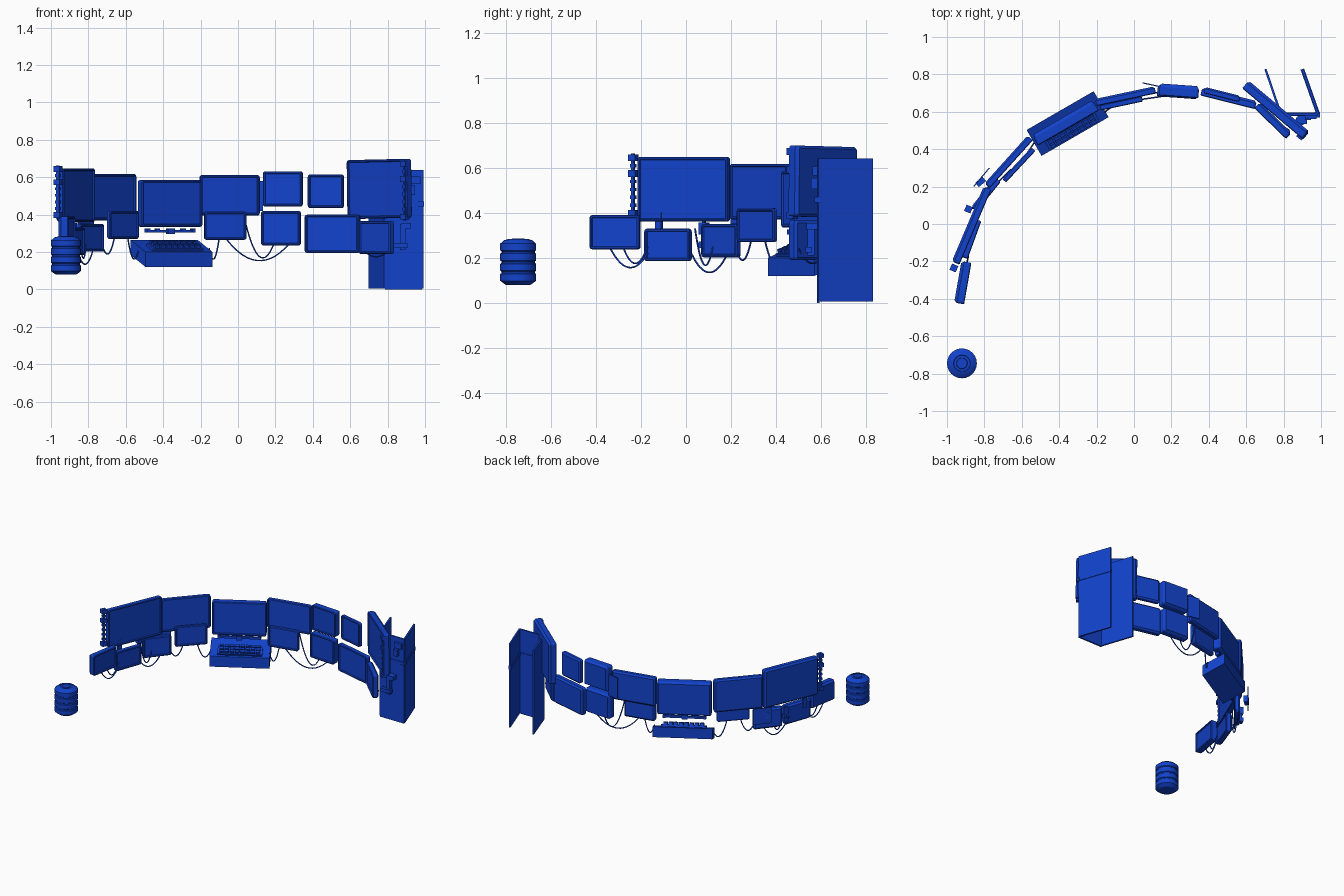
import bpy, bmesh, math
from mathutils import Vector, Matrix

if "Cube" in bpy.data.objects:
    bpy.data.objects.remove(bpy.data.objects["Cube"])

blue = bpy.data.materials.new("blue_paint")
blue.diffuse_color = (0.006, 0.055, 0.6, 1)
blue.use_nodes = True
blue.node_tree.nodes["Principled BSDF"].inputs["Base Color"].default_value = blue.diffuse_color


def finish(bm, name, loc=(0, 0, 0), ang=0, roll=0):
    bmesh.ops.recalc_face_normals(bm, faces=bm.faces[:])
    me = bpy.data.meshes.new(name)
    bm.to_mesh(me)
    bm.free()
    ob = bpy.data.objects.new(name, me)
    bpy.context.collection.objects.link(ob)
    ob.matrix_world = (Matrix.Translation(loc) @ Matrix.Rotation(math.radians(ang), 4, 'Z')
                       @ Matrix.Rotation(math.radians(roll), 4, 'Y'))
    me.materials.append(blue)
    return ob


def add_box(bm, c, s, tilt=0):
    m = (Matrix.Translation(c) @ Matrix.Rotation(tilt, 4, 'X')
         @ Matrix.Diagonal((s[0], s[1], s[2], 1)))
    return bmesh.ops.create_cube(bm, size=1, matrix=m)["verts"]


def screen(name, x, y, z0, z1, w, ang, t=0.045, roll=0):
    # rounded casing, recessed glass in front, tapered back
    h = z1 - z0
    bm = bmesh.new()
    add_box(bm, (0, 0, 0), (w, t * 0.7, h))
    edges = [e for e in bm.edges if abs(e.verts[0].co.y - e.verts[1].co.y) > 1e-4]
    bmesh.ops.bevel(bm, geom=edges, offset=0.014, segments=3, profile=0.5, affect='EDGES')
    bm.normal_update()
    front = min(bm.faces, key=lambda f: f.calc_center_median().y)
    back = max(bm.faces, key=lambda f: f.calc_center_median().y)
    bmesh.ops.inset_region(bm, faces=[front], thickness=0.005, depth=0.004)
    bmesh.ops.inset_region(bm, faces=[front], thickness=0.006, depth=0)
    bmesh.ops.inset_region(bm, faces=[front], thickness=0.003, depth=-0.008)
    bmesh.ops.inset_region(bm, faces=[back], thickness=0.012, depth=t * 0.3)
    return finish(bm, name, (x, y, (z0 + z1) / 2), ang, roll)


# upper row of screens, left to right
upper = [(-0.865, -0.01, 0.36, 0.648, 0.435, 67, 0.04, 0),
         (-0.668, 0.33, 0.37, 0.617, 0.345, 48, 0.034, 0),
         (-0.363, 0.535, 0.335, 0.585, 0.375, 30, 0.06, 0),
         (-0.045, 0.68, 0.395, 0.612, 0.325, 12, 0.035, 0),
         (0.24, 0.705, 0.443, 0.632, 0.212, -4, 0.06, 0),
         (0.47, 0.69, 0.435, 0.615, 0.195, -14, 0.03, 0),
         (0.755, 0.605, 0.38, 0.695, 0.42, -40, 0.05, -1)]
for i, s in enumerate(upper):
    screen(f"upper_screen_{i + 1}", *s)

# lower row of smaller screens
lower = [(-0.91, -0.315, 0.237, 0.39, 0.225, 80, 0.05, 0),
         (-0.87, -0.08, 0.185, 0.33, 0.215, 70, 0.04, 0),
         (-0.79, 0.155, 0.202, 0.35, 0.205, 51, 0.035, 0),
         (-0.615, 0.315, 0.27, 0.42, 0.23, 47, 0.025, 0),
         (-0.068, 0.645, 0.265, 0.417, 0.23, 12, 0.03, 0),
         (0.23, 0.70, 0.235, 0.42, 0.212, -4, 0.06, 0),
         (0.505, 0.668, 0.195, 0.40, 0.30, -14, 0.04, 0),
         (0.74, 0.55, 0.19, 0.367, 0.235, -44, 0.04, 0)]
for i, s in enumerate(lower):
    screen(f"lower_screen_{i + 1}", *s)

# sloped keyboard console
bm = bmesh.new()
prof = [(-0.08, 0.12), (-0.08, 0.2), (0.08, 0.265), (0.08, 0.185)]
f = bm.faces.new([bm.verts.new((-0.207, a, b)) for a, b in prof])
ext = bmesh.ops.extrude_face_region(bm, geom=[f])
bmesh.ops.translate(bm, vec=(0.414, 0, 0),
                    verts=[v for v in ext["geom"] if isinstance(v, bmesh.types.BMVert)])
CON = (-0.355, 0.537, 0)
finish(bm, "console_body", CON, 30)

# keys on the console slope
slope = math.atan2(0.065, 0.16)
bm = bmesh.new()
add_box(bm, (0, -0.035, 0.222), (0.31, 0.075, 0.02), slope)
for r in range(3):
    for c in range(8):
        y = -0.06 + r * 0.024
        add_box(bm, (-0.126 + c * 0.036, y, 0.222 + (y + 0.035) * 0.406 + 0.016),
                (0.028, 0.018, 0.026), slope)
finish(bm, "console_keys", CON, 30)

# control bar hanging below the middle screen
bm = bmesh.new()
add_box(bm, (0, 0, 0.312), (0.30, 0.02, 0.014))
add_box(bm, (0, -0.005, 0.312), (0.04, 0.03, 0.03))
for x in (-0.14, -0.08, 0.08, 0.14):
    add_box(bm, (x, 0, 0.315), (0.02, 0.026, 0.022))
finish(bm, "control_bar", (-0.363, 0.535, 0), 30)


def knob_strip(name, x, y, z0, z1, ang):
    bm = bmesh.new()
    h = z1 - z0
    add_box(bm, (0, 0, h / 2), (0.012, 0.016, h))
    for i in range(8):
        big = i in (0, 5, 7)
        s = 0.036 if big else 0.022
        add_box(bm, (0, 0, 0.018 + i * (h - 0.036) / 7), (s, s, 0.03 if big else 0.015))
    finish(bm, name, (x, y, z0), ang)


# knob strips on the outer screen edges
knob_strip("left_knob_strip", -0.963, -0.235, 0.38, 0.662, 67)
knob_strip("right_knob_strip", 0.892, 0.472, 0.37, 0.69, -40)
knob_strip("left_rear_strip", -0.885, 0.08, 0.24, 0.36, 67)

# thin brackets behind the screens
for name, c, s, a in [("rear_plate_left", (-0.815, 0.25, 0.33), (0.13, 0.006, 0.12), 50),
                      ("rear_mount_left", (-0.82, 0.225, 0.33), (0.05, 0.03, 0.05), 40),
                      ("rear_plate_middle", (0.09, 0.745, 0.50), (0.09, 0.006, 0.16), -12),
                      ("left_post", (-0.91, -0.12, 0.34), (0.03, 0.02, 0.12), 67)]:
    bm = bmesh.new()
    add_box(bm, (0, 0, 0), s)
    finish(bm, name, c, a)

# barrel with bulging bands
bm = bmesh.new()
pts = [(0, 0.08), (0.055, 0.08), (0.067, 0.088)]
for i in range(4):
    z = 0.094 + i * 0.045
    pts += [(0.074, z), (0.08, z + 0.004), (0.08, z + 0.034), (0.074, z + 0.038)]
pts += [(0.062, 0.278), (0.045, 0.283), (0.043, 0.279), (0.03, 0.279), (0.028, 0.285), (0, 0.285)]
vs = [bm.verts.new((r, 0, z)) for r, z in pts]
es = [bm.edges.new(p) for p in zip(vs, vs[1:])]
bmesh.ops.spin(bm, geom=vs + es, cent=(0, 0, 0), axis=(0, 0, 1),
               angle=math.tau, steps=24, use_merge=True)
bmesh.ops.remove_doubles(bm, verts=bm.verts[:], dist=1e-4)
barrel = finish(bm, "barrel", (-0.92, -0.745, 0))
bpy.context.view_layer.objects.active = barrel
barrel.select_set(True)
bpy.ops.object.shade_smooth_by_angle(angle=math.radians(30))

# open-backed locker: front and two slanted sides
T = 0.012
outline = [(0.703, 0.828), (0.785, 0.587), (0.985, 0.587), (0.90, 0.828)]


def panel(name, a, b, z0, z1, t=T):
    a, b = Vector(a), Vector(b)
    d = b - a
    bm = bmesh.new()
    add_box(bm, (0, 0, 0), (d.length, t, z1 - z0))
    m = (a + b) / 2
    return finish(bm, name, (m.x, m.y, (z0 + z1) / 2), math.degrees(math.atan2(d.y, d.x)))


for n, a, b in zip(("left", "front", "right"), outline, outline[1:]):
    panel(f"locker_{n}", a, b, 0.005 if n != "front" else 0, 0.64)
panel("locker_side_band", outline[2], outline[3], 0.445, 0.47, 0.02)
panel("locker_front_band", outline[1], outline[2], 0.445, 0.465, 0.02)

# fittings on the locker front
bm = bmesh.new()
for c, s in [((0.945, 0.575, 0.585), (0.06, 0.025, 0.04)),
             ((0.93, 0.57, 0.53), (0.03, 0.03, 0.05)),
             ((0.98, 0.585, 0.457), (0.03, 0.03, 0.025)),
             ((0.90, 0.56, 0.34), (0.05, 0.05, 0.03)),
             ((0.88, 0.555, 0.28), (0.03, 0.03, 0.14)),
             ((0.865, 0.545, 0.235), (0.08, 0.03, 0.025))]:
    add_box(bm, c, s)
finish(bm, "locker_fittings")


def cable(name, a, b, low):
    cu = bpy.data.curves.new(name, 'CURVE')
    cu.dimensions = '3D'
    cu.bevel_depth = 0.004
    cu.bevel_resolution = 1
    sp = cu.splines.new('POLY')
    sp.points.add(14)
    a, b = Vector(a), Vector(b)
    sag = (a.z + b.z) / 2 - low
    for i, p in enumerate(sp.points):
        t = i / 14
        v = a.lerp(b, t)
        p.co = (v.x, v.y, v.z - 4 * sag * t * (1 - t), 1)
    cu.materials.append(blue)
    bpy.context.collection.objects.link(bpy.data.objects.new(name, cu))


# cables sagging between the screens
runs = [((-0.92, -0.34, 0.25), (-0.885, -0.17, 0.22), 0.157),
        ((-0.91, -0.28, 0.25), (-0.885, -0.17, 0.25), 0.175),
        ((-0.87, 0.01, 0.25), (-0.77, 0.19, 0.23), 0.135),
        ((-0.85, 0.04, 0.33), (-0.81, 0.12, 0.25), 0.17),
        ((-0.73, 0.22, 0.25), (-0.66, 0.29, 0.28), 0.19),
        ((-0.59, 0.35, 0.28), (-0.53, 0.44, 0.22), 0.165),
        ((-0.155, 0.60, 0.22), (-0.10, 0.64, 0.28), 0.165),
        ((-0.07, 0.65, 0.28), (0.27, 0.70, 0.24), 0.155),
        ((0.03, 0.69, 0.40), (0.19, 0.71, 0.24), 0.18),
        ((0.64, 0.63, 0.25), (0.83, 0.50, 0.24), 0.175)]
for i, r in enumerate(runs):
    cable(f"cable_{i + 1}", *r)
